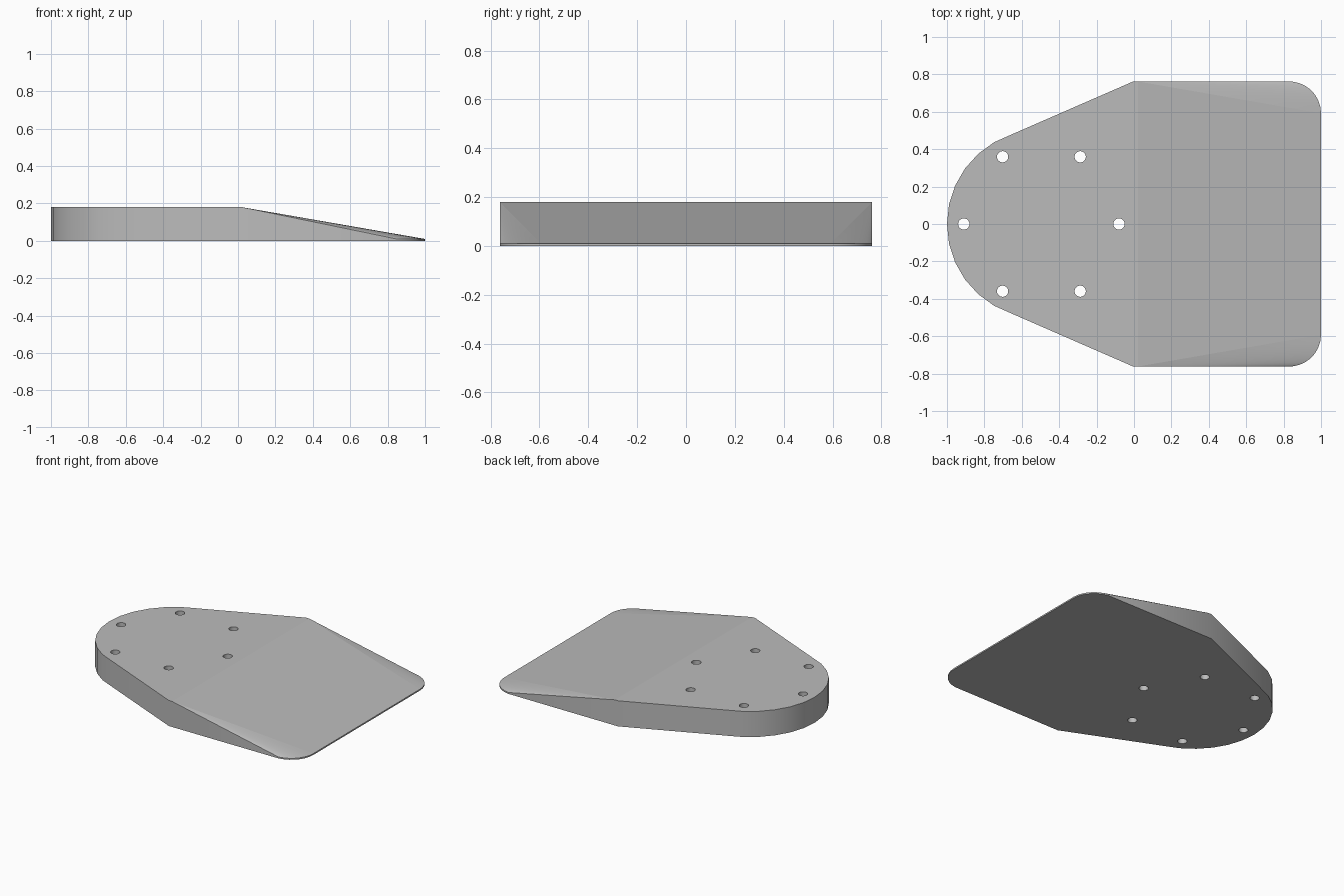
import bpy, bmesh, math
from mathutils import Matrix, Vector

cube = bpy.data.objects.get("Cube")
if cube:
    bpy.data.objects.remove(cube, do_unlink=True)

THICK, TIP, SEGMENTS = 0.18, 0.01, 30
NOSE = Vector((-0.495, 0, 0))

grey = bpy.data.materials.new("plain grey")
grey.use_nodes = True
grey.diffuse_color = (0.5, 0.5, 0.5, 1)
grey.node_tree.nodes["Principled BSDF"].inputs["Base Color"].default_value = (0.5, 0.5, 0.5, 1)


def disc(bm, x, y, radius, low, high):
    """Upright cylinder with a vertex on the x axis."""
    rings = []
    for z in (low, high):
        ring = []
        for i in range(SEGMENTS):
            a = math.tau * i / SEGMENTS
            ring.append(bm.verts.new((x + radius * math.cos(a), y + radius * math.sin(a), z)))
        rings.append(ring)
    bm.faces.new(rings[0][::-1])
    bm.faces.new(rings[1])
    for i in range(SEGMENTS):
        j = (i + 1) % SEGMENTS
        bm.faces.new((rings[0][i], rings[0][j], rings[1][j], rings[1][i]))


def finish(bm, name):
    mesh = bpy.data.meshes.new(name)
    bm.to_mesh(mesh)
    bm.free()
    mesh.materials.append(grey)
    obj = bpy.data.objects.new(name, mesh)
    bpy.context.collection.objects.link(obj)
    return obj


# Wedge plate: hull of the round nose, a cross bar and two thin corner discs
bm = bmesh.new()
disc(bm, NOSE.x, 0, 0.505, 0, THICK)
bar = Matrix.Translation((0.008, 0, THICK / 2)) @ Matrix.Diagonal((0.025, 1.524, THICK, 1))
bmesh.ops.create_cube(bm, size=1, matrix=bar)
for side in (-1, 1):
    disc(bm, 0.83, side * 0.592, 0.17, 0, TIP)
bmesh.ops.delete(bm, geom=bm.faces[:], context='FACES_ONLY')
bmesh.ops.delete(bm, geom=bm.edges[:], context='EDGES_FACES')
hull = bmesh.ops.convex_hull(bm, input=bm.verts[:])
bmesh.ops.delete(bm, geom=[v for v in bm.verts if not v.link_faces], context='VERTS')
bmesh.ops.dissolve_limit(bm, angle_limit=math.radians(0.3), verts=bm.verts[:], edges=bm.edges[:])
bmesh.ops.recalc_face_normals(bm, faces=bm.faces[:])
plate = finish(bm, "wedge_plate")

# Ring of six through holes
bm = bmesh.new()
for i in range(6):
    a = math.tau * i / 6
    disc(bm, NOSE.x + 0.415 * math.cos(a), 0.415 * math.sin(a), 0.03, -0.1, THICK + 0.1)
cutter = finish(bm, "hole_cutter")

cut = plate.modifiers.new("holes", 'BOOLEAN')
cut.operation = 'DIFFERENCE'
cut.solver = 'EXACT'
cut.object = cutter
bpy.ops.object.select_all(action='DESELECT')
plate.select_set(True)
bpy.context.view_layer.objects.active = plate
bpy.ops.object.modifier_apply(modifier=cut.name)
bpy.data.objects.remove(cutter, do_unlink=True)

# Smooth rounded walls and corners, flat broad faces
bpy.ops.object.shade_smooth_by_angle(angle=math.radians(30))
for face in plate.data.polygons:
    if abs(face.normal.z) > 0.99 or face.area > 0.3:
        face.use_smooth = False
